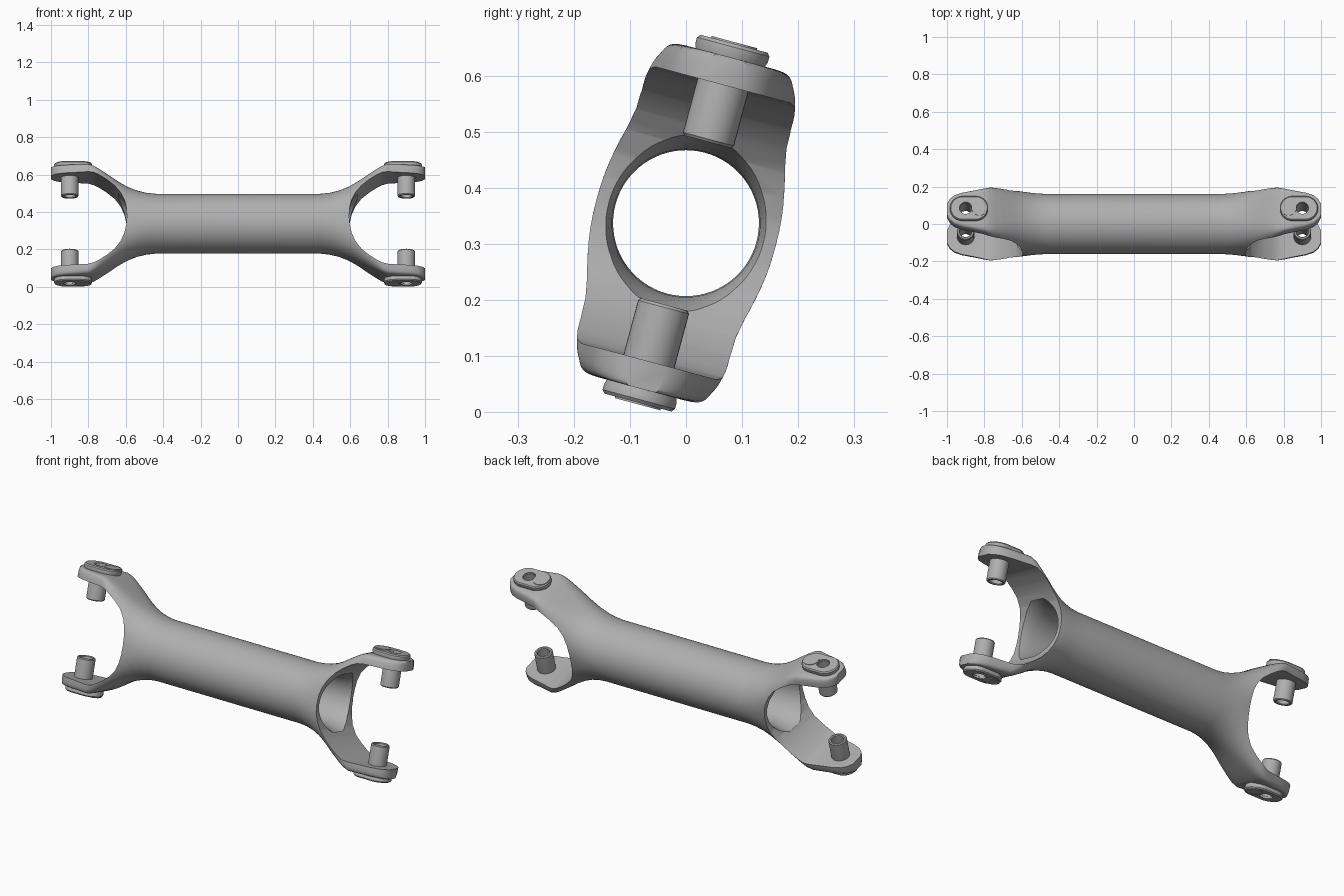
import bpy, bmesh, math
from mathutils import Vector

if "Cube" in bpy.data.objects:
    bpy.data.objects.remove(bpy.data.objects["Cube"], do_unlink=True)

TILT = -math.radians(15)
CENTRE_Z = 0.337
TAU = math.tau

metal = bpy.data.materials.new("grey_metal")
metal.use_nodes = True
grey = (0.43, 0.43, 0.43, 1)
metal.diffuse_color = grey
metal.node_tree.nodes["Principled BSDF"].inputs["Base Color"].default_value = grey


def loft(name, rings, ring_closed=False):
    """Skin a list of point rings; cap the ends or join last ring to first."""
    bm = bmesh.new()
    loops = [[bm.verts.new(p) for p in ring] for ring in rings]
    count = len(loops[0])
    pairs = list(zip(loops, loops[1:]))
    if ring_closed:
        pairs.append((loops[-1], loops[0]))
    else:
        bm.faces.new(loops[0])
        bm.faces.new(loops[-1])
    for a, b in pairs:
        for i in range(count):
            j = (i + 1) % count
            bm.faces.new((a[i], a[j], b[j], b[i]))
    bmesh.ops.recalc_face_normals(bm, faces=bm.faces)
    mesh = bpy.data.meshes.new(name)
    bm.to_mesh(mesh)
    bm.free()
    obj = bpy.data.objects.new(name, mesh)
    bpy.context.collection.objects.link(obj)
    obj.rotation_euler.x = TILT
    obj.location.z = CENTRE_Z
    mesh.materials.append(metal)
    return obj


def activate(obj):
    bpy.ops.object.select_all(action='DESELECT')
    obj.select_set(True)
    bpy.context.view_layer.objects.active = obj


def cut(obj, cutter):
    cutter.hide_render = True
    mod = obj.modifiers.new("cut", 'BOOLEAN')
    mod.operation = 'DIFFERENCE'
    mod.solver = 'EXACT'
    mod.object = cutter
    activate(obj)
    bpy.ops.object.modifier_apply(modifier=mod.name)


def smooth(obj, degrees=32):
    activate(obj)
    bpy.ops.object.shade_smooth_by_angle(angle=math.radians(degrees))


def power(value, exponent):
    return math.copysign(abs(value) ** exponent, value)


def section(x, a, b, n, steps=72):
    """Superellipse ring across the shaft."""
    return [(x, a * power(math.cos(TAU * i / steps), 2 / n),
             b * power(math.sin(TAU * i / steps), 2 / n)) for i in range(steps)]


def circle(x, z, r, steps=32):
    return [(x + r * math.cos(TAU * i / steps), r * math.sin(TAU * i / steps), z)
            for i in range(steps)]


def stadium(x, z, r, half, steps=40):
    return [(x + px + math.copysign(half, px), py, z) for px, py in
            ((r * math.cos(TAU * (i + .5) / steps), r * math.sin(TAU * (i + .5) / steps))
             for i in range(steps))]


# Shaft flaring into a flat-topped fork: x, half width, half height, squareness
half_body = [
    (0.44, .16, .16, 2), (0.49, .161, .165, 2.05), (0.54, .163, .177, 2.15),
    (0.59, .165, .195, 2.4), (0.64, .164, .221, 2.9), (0.69, .159, .252, 3.8),
    (0.74, .149, .281, 5.5), (0.77, .139, .296, 8), (0.80, .127, .306, 11),
    (0.86, .113, .306, 12), (0.92, .101, .306, 12), (0.96, .086, .306, 12),
    (0.985, .064, .306, 12), (1.0, .034, .306, 12)]
stations = [(-x, a, b, n) for x, a, b, n in reversed(half_body)] + half_body
body = loft("forked_shaft", [section(*s) for s in stations])
cutters = []

# Bore through the shaft, flared towards both forks
bore_half = [(.48, .13), (.54, .132), (.58, .138), (.61, .147), (.64, .157)]
bore = [(-x, r) for x, r in reversed(bore_half)] + bore_half
cutters.append(loft("bore_cutter", [section(x, r, r, 2) for x, r in bore]))

# Arched openings between the arms
arch = [(.597, .045), (.607, .09), (.628, .135), (.66, .175), (.70, .208),
        (.74, .234), (.77, .249), (.80, .255), (1.2, .255)]
outline = [(x, -z) for x, z in reversed(arch)] + [(.594, 0)] + arch
for side in (-1, 1):
    cutters.append(loft("opening_cutter",
                        [[(side * x, y, z) for x, z in outline] for y in (-.4, .4)]))

# Bearing pins, outer pads and plugs on each arm
pin_profile = [(.031, .322), (.031, .154), (.035, .15), (.043, .15),
               (.047, .155), (.047, .27), (.04, .322)]
pad_profile = [(.062, .30), (.067, .314), (.067, .325), (.062, .331)]
for side, end in ((1, "left"), (-1, "right")):
    for up, level in ((1, "upper"), (-1, "lower")):
        tag = f"{level}_{end}"
        hole = loft("hole_cutter", [circle(side * .9, up * z, .033) for z in (.1, .4)])
        cutters.append(hole)
        pin = loft("pin_" + tag, [circle(side * .9, up * z, r) for r, z in pin_profile],
                   ring_closed=True)
        pad = loft("pad_" + tag, [stadium(side * .882, up * z, r, .035)
                                  for r, z in pad_profile])
        cut(pad, hole)
        plug = loft("plug_" + tag, [circle(side * .826, up * z, .042)
                                    for z in (.322, .334)])
        for part in (pin, pad, plug):
            smooth(part)

for cutter in cutters:
    cut(body, cutter)
smooth(body)
for cutter in cutters:
    bpy.data.objects.remove(cutter, do_unlink=True)
